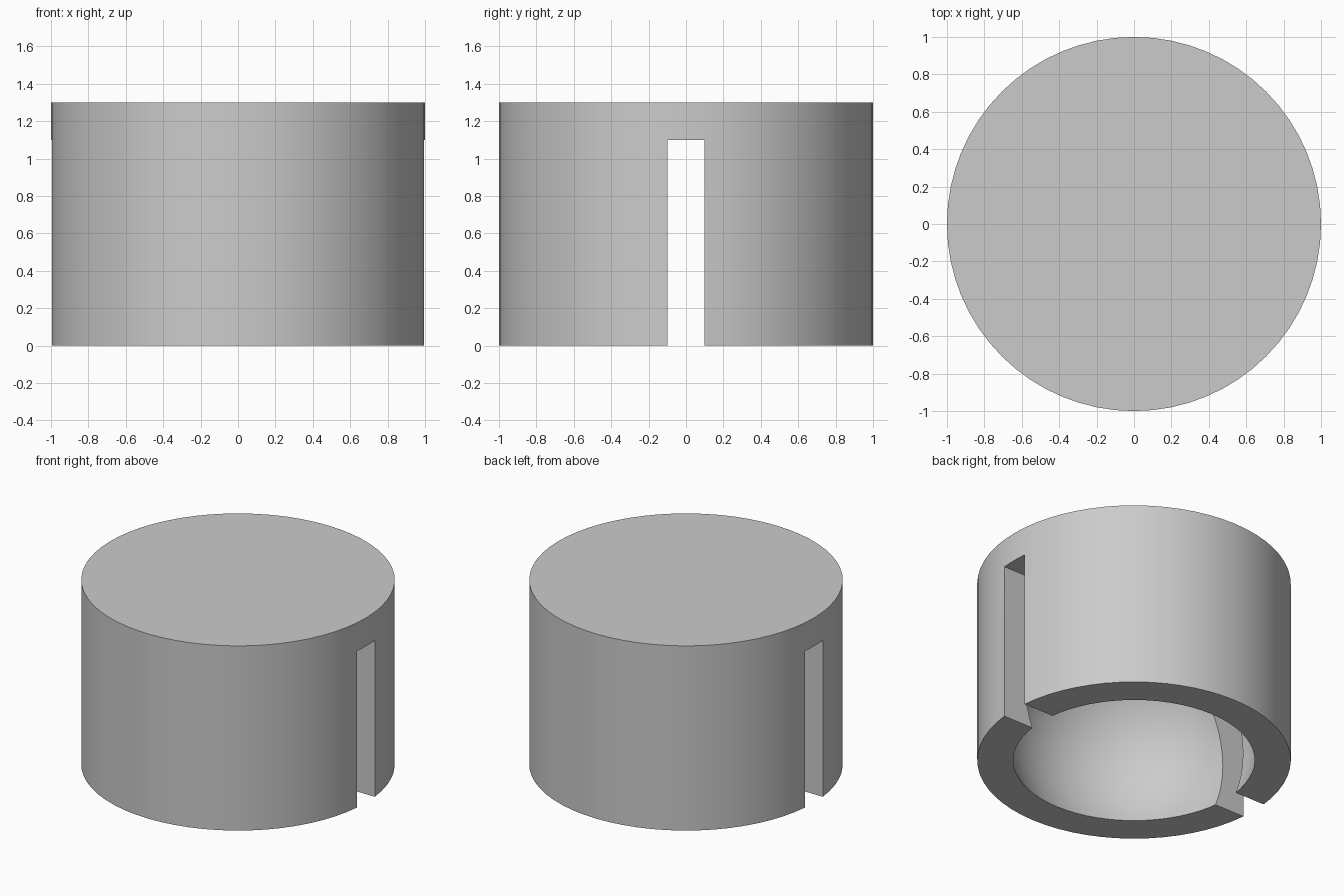
import bpy
import math

cube = bpy.data.objects.get("Cube")
if cube:
    bpy.data.objects.remove(cube, do_unlink=True)

HEIGHT = 1.3
SLOT_TOP = 1.1
SLOT_WIDTH = 0.2
BALL_RADIUS = 0.83
BALL_CENTRE = 0.31

# Plain grey for the whole part
grey = bpy.data.materials.new("plain grey")
grey.use_nodes = True
colour = (0.6, 0.6, 0.6, 1)
grey.diffuse_color = colour
grey.node_tree.nodes["Principled BSDF"].inputs["Base Color"].default_value = colour


def finish(name):
    obj = bpy.context.object
    obj.name = name
    obj.data.materials.append(grey)
    return obj


def cut(target, cutter):
    """Subtract the cutter from the target, then discard it."""
    cutter.hide_render = True
    mod = target.modifiers.new("cut", "BOOLEAN")
    mod.operation = "DIFFERENCE"
    mod.solver = "EXACT"
    mod.object = cutter
    bpy.ops.object.select_all(action="DESELECT")
    target.select_set(True)
    bpy.context.view_layer.objects.active = target
    bpy.ops.object.modifier_apply(modifier=mod.name)
    bpy.data.objects.remove(cutter, do_unlink=True)


# Solid round body
bpy.ops.mesh.primitive_cylinder_add(vertices=64, radius=1, depth=HEIGHT,
                                    location=(0, 0, HEIGHT / 2))
body = finish("socket_body")

# Spherical hollow, open at the bottom
bpy.ops.mesh.primitive_uv_sphere_add(segments=64, ring_count=32, radius=BALL_RADIUS,
                                     location=(0, 0, BALL_CENTRE))
cut(body, finish("ball_cutter"))

# Slot running through both sides, open at the bottom
bpy.ops.mesh.primitive_cube_add(size=1, location=(0, 0, SLOT_TOP / 2 - 0.25))
slot = finish("slot_cutter")
slot.scale = (3, SLOT_WIDTH, SLOT_TOP + 0.5)
cut(body, slot)

# Smooth walls with crisp rims
bpy.ops.object.shade_smooth_by_angle(angle=math.radians(30))
